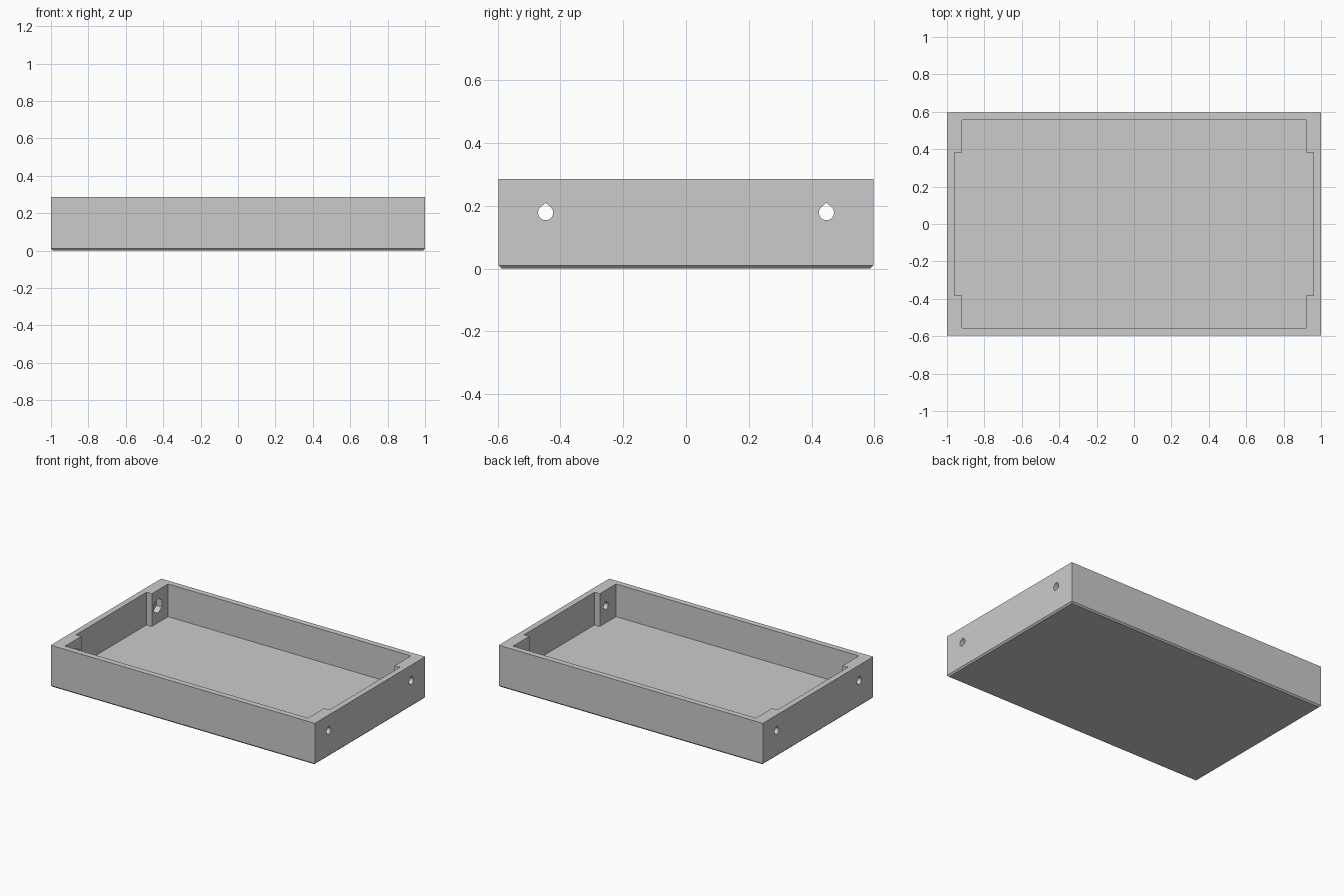
import bpy, math
from mathutils import Vector

if "Cube" in bpy.data.objects:
    bpy.data.objects.remove(bpy.data.objects["Cube"])

HX, HY, H = 1.0, 0.597, 0.286      # half length, half width, height
FLOOR, CHAMFER = 0.062, 0.01
HOLE_Y, HOLE_Z, HOLE_R = 0.447, 0.178, 0.024
NUT_R, NUT_DEPTH = 0.05, 0.04
INNER_X, POCKET_X = 0.92, 0.96     # cavity ends at the corners and between them
INNER_Y, POCKET_Y = 0.557, 0.381

grey = bpy.data.materials.new("light grey plastic")
grey.use_nodes = True
grey.diffuse_color = (0.6, 0.6, 0.6, 1)
grey.node_tree.nodes["Principled BSDF"].inputs["Base Color"].default_value = (0.6, 0.6, 0.6, 1)


def loft(name, rings):
    """Closed solid through rings of equal point count."""
    n = len(rings[0])
    verts = [p for ring in rings for p in ring]
    faces = [tuple(reversed(range(n))), tuple(range(len(verts) - n, len(verts)))]
    for k in range(len(rings) - 1):
        for i in range(n):
            j = (i + 1) % n
            faces.append((k * n + i, k * n + j, (k + 1) * n + j, (k + 1) * n + i))
    mesh = bpy.data.meshes.new(name)
    mesh.from_pydata(verts, [], faces)
    mesh.materials.append(grey)
    obj = bpy.data.objects.new(name, mesh)
    bpy.context.collection.objects.link(obj)
    return obj


def rect(hx, hy, z):
    return [Vector((sx * hx, sy * hy, z)) for sx, sy in ((-1, -1), (1, -1), (1, 1), (-1, 1))]


def along_x(name, profile, x0, x1):
    """Prism from a counter-clockwise (y, z) profile."""
    return loft(name, [[Vector((x, y, z)) for y, z in profile] for x in (x0, x1)])


def cut(target, cutter):
    cutter.hide_render = True
    mod = target.modifiers.new("cut", 'BOOLEAN')
    mod.operation, mod.solver, mod.object = 'DIFFERENCE', 'EXACT', cutter
    bpy.context.view_layer.objects.active = target
    bpy.ops.object.modifier_apply(modifier=mod.name)
    bpy.data.objects.remove(cutter)


# Tray body with a small chamfer around the base
tray = loft("tray", [rect(HX - CHAMFER, HY - CHAMFER, 0),
                     rect(HX, HY, CHAMFER), rect(HX, HY, H)])

# Cavity, leaving thicker end walls at the four corners
quarter = [(POCKET_X, POCKET_Y), (INNER_X, POCKET_Y), (INNER_X, INNER_Y)]
outline = quarter + [(-x, y) for x, y in reversed(quarter)]
outline += [(-x, -y) for x, y in outline]
cut(tray, loft("cavity_cutter",
               [[Vector((x, y, z)) for x, y in outline] for z in (FLOOR, H + 0.1)]))

# Teardrop screw holes through both ends, hexagonal nut recesses inside the right end
for y in (-HOLE_Y, HOLE_Y):
    angles = [math.radians(135 + 270 * i / 20) for i in range(21)]
    drop = [(y + HOLE_R * math.cos(a), HOLE_Z + HOLE_R * math.sin(a)) for a in angles]
    drop.append((y, HOLE_Z + HOLE_R * 1.32))
    for x in (-HX, HX):
        cut(tray, along_x("hole_cutter", drop, x - 0.15, x + 0.15))
    hexagon = [(y + NUT_R * math.cos(a), HOLE_Z + NUT_R * math.sin(a))
               for a in (math.radians(30 + 60 * i) for i in range(6))]
    cut(tray, along_x("nut_cutter", hexagon, -INNER_X - NUT_DEPTH, -INNER_X + 0.1))

# Crisp flat faces
for poly in tray.data.polygons:
    poly.use_smooth = False
